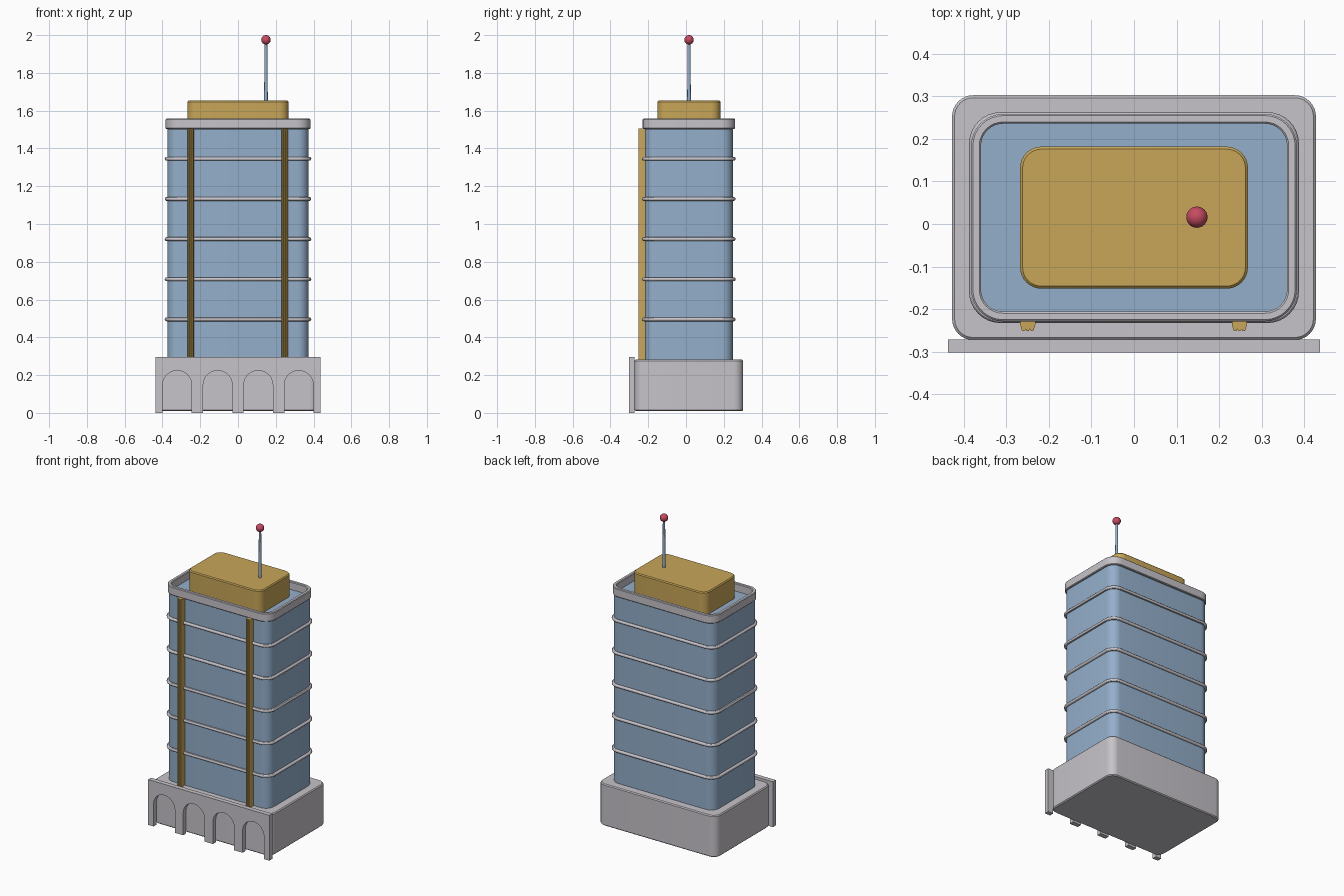
import bpy, bmesh, math
from mathutils import Vector

if "Cube" in bpy.data.objects:
    bpy.data.objects.remove(bpy.data.objects["Cube"])


def material(name, rgb):
    m = bpy.data.materials.new(name)
    m.diffuse_color = (*rgb, 1)
    m.use_nodes = True
    m.node_tree.nodes["Principled BSDF"].inputs["Base Color"].default_value = m.diffuse_color
    return m


STONE = material("pale_stone", (0.57, 0.55, 0.585))
GLASS = material("blue_glass", (0.296, 0.429, 0.597))
GOLD = material("gold", (0.578, 0.381, 0.098))
RED = material("beacon_red", (0.56, 0.07, 0.12))
CY = 0.015  # depth centre of the tower stack


def finish(name, bm, mat):
    bmesh.ops.recalc_face_normals(bm, faces=bm.faces)
    me = bpy.data.meshes.new(name)
    bm.to_mesh(me)
    bm.free()
    me.materials.append(mat)
    ob = bpy.data.objects.new(name, me)
    bpy.context.collection.objects.link(ob)
    bpy.ops.object.select_all(action='DESELECT')
    ob.select_set(True)
    bpy.context.view_layer.objects.active = ob
    bpy.ops.object.shade_smooth_by_angle(angle=math.radians(30))
    return ob


def rounded_rect(hx, hy, r, seg=8):
    pts = []
    for q, (sx, sy) in enumerate([(1, 1), (-1, 1), (-1, -1), (1, -1)]):
        for i in range(seg + 1):
            a = math.pi / 2 * (q + i / seg)
            pts.append((sx * (hx - r) + r * math.cos(a), sy * (hy - r) + r * math.sin(a)))
    return pts


def sweep(name, profile, hx, hy, r, mat, closed=False):
    """Carry a profile of (outward offset, z) around a rounded rectangle."""
    bm = bmesh.new()
    rings = [[bm.verts.new((x, y + CY, z)) for x, y in rounded_rect(hx + o, hy + o, r + o)]
             for o, z in profile]
    n = len(rings[0])
    pairs = list(zip(rings, rings[1:]))
    if closed:
        pairs.append((rings[-1], rings[0]))
    else:
        bm.faces.new(rings[0])
        bm.faces.new(rings[-1])
    for a, b in pairs:
        for i in range(n):
            j = (i + 1) % n
            bm.faces.new((a[i], a[j], b[j], b[i]))
    return finish(name, bm, mat)


def block(name, hx, hy, r, z0, z1, mat, c=0.006):
    return sweep(name, [(-c, z0), (0, z0 + c), (0, z1 - c), (-c, z1)], hx, hy, r, mat)


def extrude(name, pts, direction, mat):
    bm = bmesh.new()
    face = bm.faces.new([bm.verts.new(p) for p in pts])
    res = bmesh.ops.extrude_face_region(bm, geom=[face])
    moved = [g for g in res["geom"] if isinstance(g, bmesh.types.BMVert)]
    bmesh.ops.translate(bm, verts=moved, vec=Vector(direction))
    return finish(name, bm, mat)


# Stacked main volumes
block("podium", 0.428, 0.288, 0.05, 0.01, 0.282, STONE)
block("tower", 0.373, 0.233, 0.058, 0.275, 1.507, GLASS)
block("penthouse", 0.268, 0.167, 0.05, 1.5, 1.653, GOLD)

# Open parapet around the roof
c = 0.004
sweep("parapet", [(-c, 1.503), (0, 1.503 + c), (0, 1.558 - c), (-c, 1.558),
                  (-0.019, 1.558), (-0.023, 1.558 - c), (-0.023, 1.503)],
      0.383, 0.244, 0.075, STONE, closed=True)

# Rounded floor bands
for k in range(5):
    z = 0.495 + 0.2125 * k
    ring = [(0.010 * math.cos(a), z + 0.010 * math.sin(a))
            for a in (math.tau * i / 12 for i in range(12))]
    sweep(f"floor_band_{k + 1}", ring, 0.378, 0.238, 0.064, STONE, closed=True)

# Arcade wall with four open arches
W, R, SPRING, TOP = 0.438, 0.077, 0.147, 0.296
outline = [(-W, 0)]
for cx in (-0.322, -0.1073, 0.1073, 0.322):
    outline.append((cx - R, 0))
    outline += [(cx - R * math.cos(math.pi * i / 20), SPRING + R * math.sin(math.pi * i / 20))
                for i in range(21)]
    outline.append((cx + R, 0))
outline += [(W, 0), (W, TOP), (-W, TOP)]
extrude("arcade_wall", [(x, -0.302, z) for x, z in outline], (0, 0.03, 0), STONE)

# Fluted gold pilasters: three small lobes along the front
for side, cx in (("left", -0.25), ("right", 0.248)):
    pts = [(cx + 0.018, -0.21), (cx - 0.018, -0.21), (cx - 0.018, -0.236)]
    for lobe in (-0.010, 0, 0.010):
        pts += [(cx + lobe - 0.005 * math.cos(math.pi * i / 6),
                 -0.246 - 0.006 * math.sin(math.pi * i / 6))
                for i in range(1 if lobe > -0.01 else 0, 7)]
    pts.append((cx + 0.018, -0.236))
    extrude(f"pilaster_{side}", [(x, y, 0.278) for x, y in pts], (0, 0, 1.227), GOLD)

# Antenna mast and beacon
bm = bmesh.new()
bmesh.ops.create_cone(bm, cap_ends=True, segments=16, radius1=0.010, radius2=0.007, depth=0.33)
bmesh.ops.translate(bm, verts=bm.verts, vec=(0.148, 0.016, 1.81))
finish("antenna_mast", bm, GLASS)
bm = bmesh.new()
bmesh.ops.create_uvsphere(bm, u_segments=24, v_segments=16, radius=0.025)
bmesh.ops.translate(bm, verts=bm.verts, vec=(0.148, 0.016, 1.975))
finish("beacon", bm, RED)
